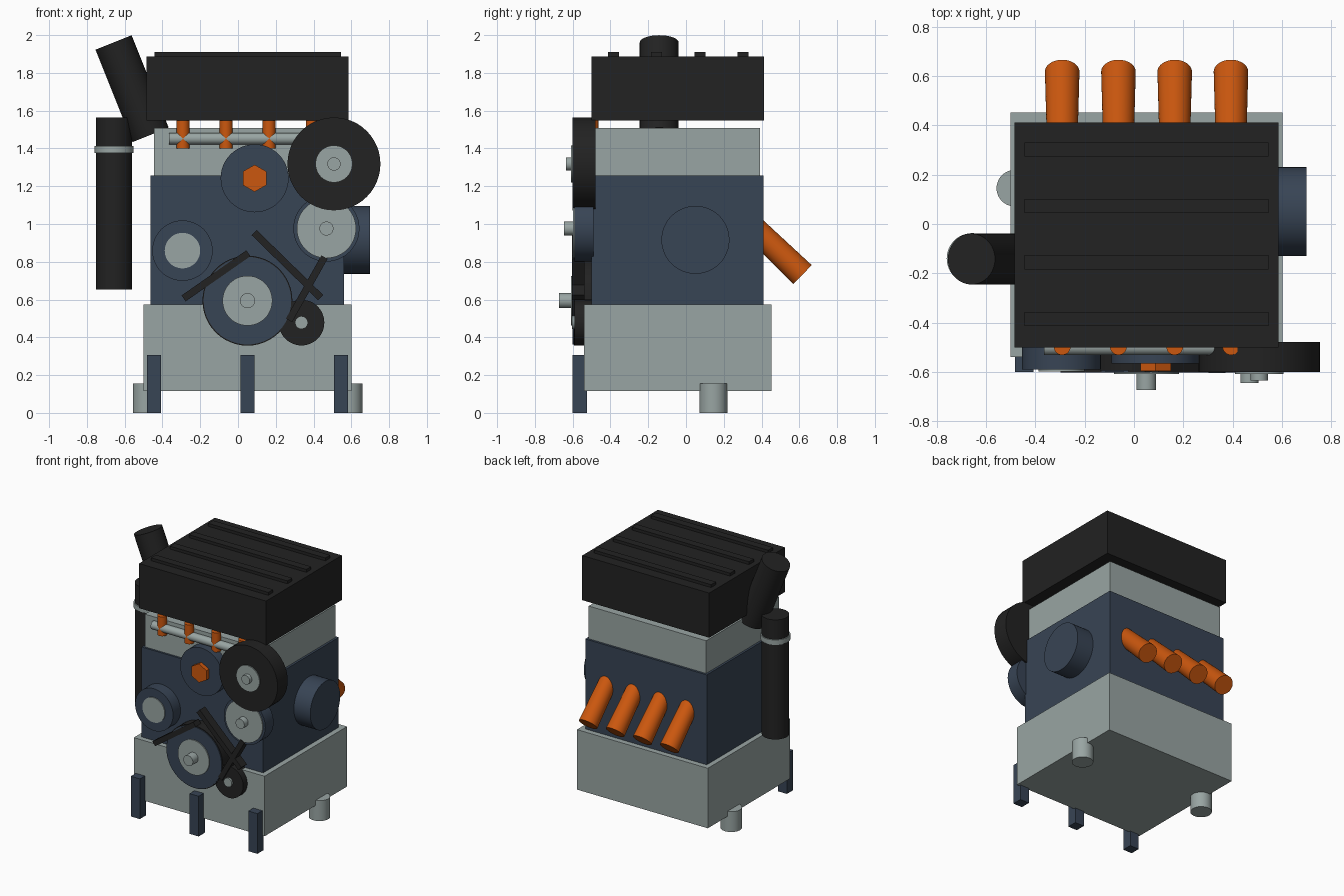
import bpy, math
from mathutils import Vector

if "Cube" in bpy.data.objects:
    bpy.data.objects.remove(bpy.data.objects["Cube"])


def material(name, rgb):
    m = bpy.data.materials.new(name)
    m.diffuse_color = (*rgb, 1)
    m.use_nodes = True
    m.node_tree.nodes["Principled BSDF"].inputs["Base Color"].default_value = m.diffuse_color
    return m


BLACK = material("matte black", (0.016, 0.016, 0.016))
NAVY = material("dark slate blue", (0.039, 0.058, 0.090))
GREY = material("cast grey", (0.318, 0.376, 0.366))
ORANGE = material("burnt orange", (0.60, 0.096, 0.0045))


def finish(name, mat):
    o = bpy.context.object
    o.name = name
    o.data.name = name
    o.data.materials.append(mat)
    return o


def box(name, x, y, z, mat):
    """Box given by its (min, max) extents on each axis."""
    bpy.ops.mesh.primitive_cube_add(size=1, location=[(a + b) / 2 for a, b in (x, y, z)])
    bpy.context.object.scale = [b - a for a, b in (x, y, z)]
    bpy.ops.object.transform_apply(location=False, rotation=False, scale=True)
    return finish(name, mat)


def cyl(name, p0, p1, r, mat, r2=None, n=48):
    """Cylinder or cone from p0 to p1."""
    p0, p1 = Vector(p0), Vector(p1)
    d = p1 - p0
    bpy.ops.mesh.primitive_cone_add(vertices=n, radius1=r, radius2=r if r2 is None else r2,
                                    depth=d.length, location=(p0 + p1) / 2,
                                    rotation=d.to_track_quat('Z', 'Y').to_euler())
    if n > 8:
        bpy.ops.object.shade_smooth_by_angle(angle=math.radians(35))
    return finish(name, mat)


def disc(name, x, z, y0, y1, r, mat, n=48):
    """Disc facing the front, from y0 (back) to y1 (front)."""
    return cyl(name, (x, y0, z), (x, y1, z), r, mat, n=n)


def belt(name, a, b, w=0.038):
    """Straight belt run between two (x, z) points on the front."""
    dx, dz = b[0] - a[0], b[1] - a[1]
    bpy.ops.mesh.primitive_cube_add(size=1, location=((a[0] + b[0]) / 2, -0.57, (a[1] + b[1]) / 2),
                                    rotation=(0, -math.atan2(dz, dx), 0))
    bpy.context.object.scale = (math.hypot(dx, dz), 0.065, w)
    return finish(name, BLACK)


# Main body: pan, block, head and top cover
box("oil_pan", (-0.50, 0.602), (-0.54, 0.452), (0.116, 0.573), GREY)
box("engine_block", (-0.462, 0.562), (-0.50, 0.41), (0.573, 1.258), NAVY)
box("cylinder_head", (-0.445, 0.545), (-0.485, 0.393), (1.258, 1.507), GREY)
box("valve_cover", (-0.484, 0.586), (-0.50, 0.412), (1.548, 1.888), BLACK)
for i, y in enumerate((-0.385, -0.155, 0.073, 0.302)):
    box(f"cover_rib_{i}", (-0.443, 0.545), (y - 0.029, y + 0.029), (1.88, 1.91), BLACK)

# Feet
for i, x in enumerate((-0.445, 0.05, 0.545)):
    box(f"front_leg_{i}", (x - 0.038, x + 0.038), (-0.60, -0.525), (0, 0.306), NAVY)
for i, x in enumerate((-0.483, 0.585)):
    cyl(f"rear_foot_{i}", (x, 0.145, 0), (x, 0.145, 0.155), 0.074, GREY)

# Exhaust pipes and injectors, one per cylinder
for i, x in enumerate((-0.291, -0.063, 0.165, 0.393)):
    cyl(f"exhaust_pipe_{i}", (x, 0.257, 1.079), (x, 0.617, 0.732), 0.06, ORANGE, r2=0.07)
    cyl(f"injector_{i}", (x, -0.497, 1.40), (x, -0.497, 1.547), 0.034, ORANGE, n=32)
cyl("fuel_rail", (-0.365, -0.50, 1.452), (0.465, -0.50, 1.452), 0.031, GREY, n=32)

# Side parts
cyl("side_housing", (0.50, 0.05, 0.916), (0.70, 0.05, 0.916), 0.18, NAVY)
cyl("filter_canister", (-0.656, -0.14, 0.652), (-0.656, -0.14, 1.563), 0.095, BLACK)
cyl("filter_collar", (-0.656, -0.14, 1.376), (-0.656, -0.14, 1.414), 0.103, GREY)
cyl("intake_pipe", (-0.463, -0.142, 1.472), (-0.659, -0.142, 1.961), 0.103, BLACK)

# Large upper pulley
disc("large_pulley", 0.508, 1.318, -0.478, -0.60, 0.246, BLACK)
disc("large_pulley_hub", 0.508, 1.318, -0.55, -0.608, 0.098, GREY)
disc("large_pulley_bolt", 0.508, 1.318, -0.58, -0.635, 0.035, GREY, n=32)
# Pump pulley
disc("pump_pulley", 0.468, 0.976, -0.49, -0.59, 0.175, NAVY)
disc("pump_pulley_face", 0.468, 0.976, -0.55, -0.598, 0.157, GREY)
disc("pump_pulley_bolt", 0.468, 0.976, -0.58, -0.645, 0.037, GREY, n=32)
# Left pulley
disc("left_pulley", -0.294, 0.859, -0.49, -0.59, 0.16, NAVY)
disc("left_pulley_hub", -0.294, 0.859, -0.55, -0.597, 0.094, GREY)
# Cam disc with hexagonal nut
disc("cam_disc", 0.088, 1.242, -0.49, -0.565, 0.18, NAVY)
disc("cam_nut", 0.088, 1.242, -0.54, -0.596, 0.072, ORANGE, n=6)
# Crank pulley
disc("crank_pulley", 0.05, 0.594, -0.49, -0.594, 0.238, BLACK)
disc("crank_pulley_face", 0.05, 0.594, -0.592, -0.60, 0.232, NAVY)
disc("crank_hub", 0.05, 0.594, -0.55, -0.608, 0.132, GREY)
disc("crank_bolt", 0.05, 0.594, -0.58, -0.672, 0.04, GREY, n=32)
# Tensioner
disc("tensioner", 0.336, 0.478, -0.50, -0.59, 0.121, BLACK)
disc("tensioner_hub", 0.336, 0.478, -0.55, -0.604, 0.034, GREY, n=32)

# Belt runs
belt("belt_left", (-0.288, 0.606), (0.055, 0.845))
belt("belt_middle", (0.085, 0.955), (0.438, 0.61))
belt("belt_right", (0.458, 0.825), (0.27, 0.49))
